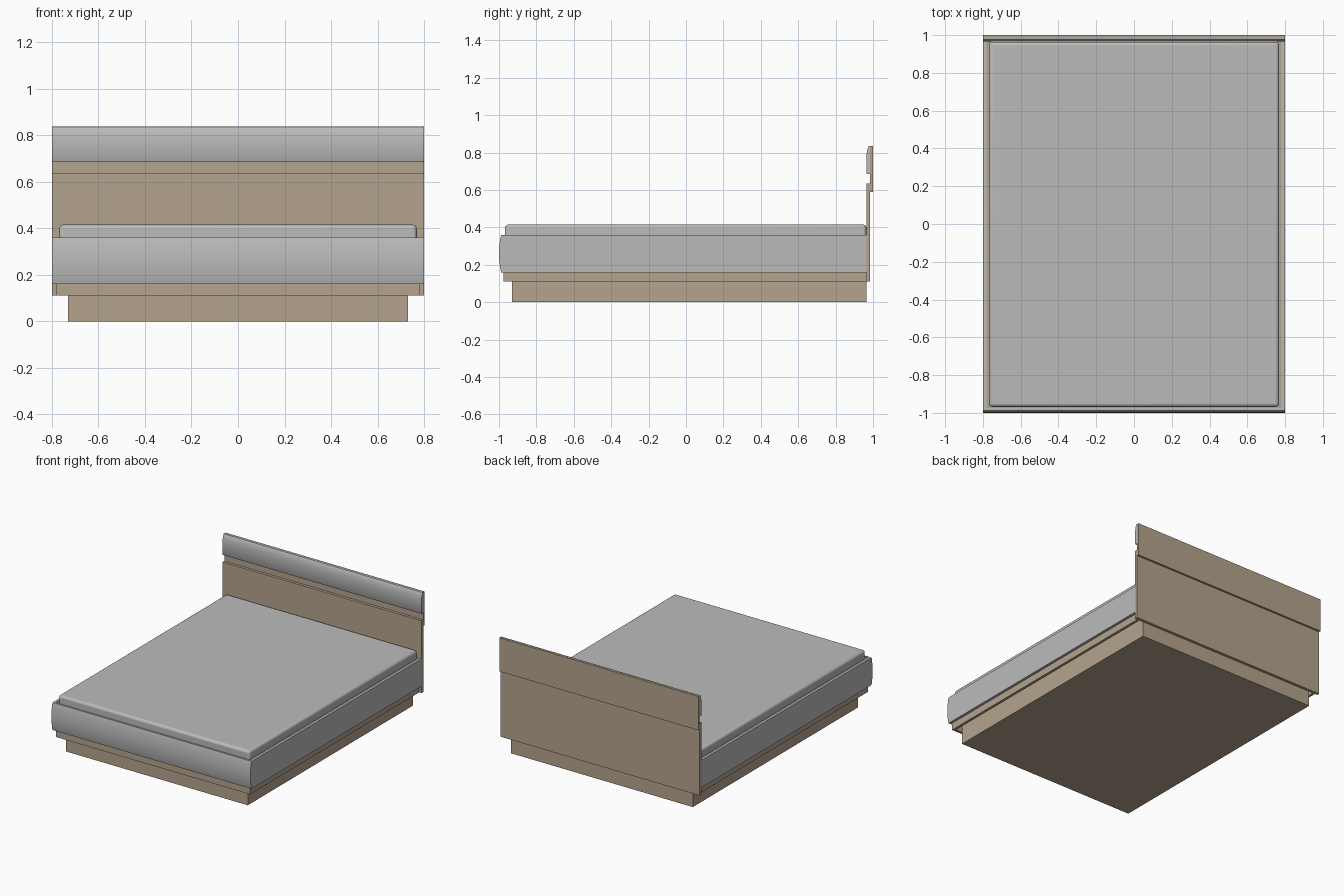
import bpy, bmesh, math

if "Cube" in bpy.data.objects:
    bpy.data.objects.remove(bpy.data.objects["Cube"])


def material(name, rgb):
    m = bpy.data.materials.new(name)
    m.diffuse_color = (*rgb, 1)
    m.use_nodes = True
    m.node_tree.nodes["Principled BSDF"].inputs["Base Color"].default_value = m.diffuse_color
    return m


wood = material("light wood", (0.46, 0.37, 0.27))
fabric = material("grey fabric", (0.50, 0.50, 0.50))


def finish(name, bm, mat):
    bmesh.ops.recalc_face_normals(bm, faces=bm.faces)
    me = bpy.data.meshes.new(name)
    bm.to_mesh(me)
    bm.free()
    ob = bpy.data.objects.new(name, me)
    bpy.context.collection.objects.link(ob)
    me.materials.append(mat)
    return ob


def smooth(ob, angle=35):
    bpy.ops.object.select_all(action='DESELECT')
    ob.select_set(True)
    bpy.context.view_layer.objects.active = ob
    bpy.ops.object.shade_smooth_by_angle(angle=math.radians(angle))


def box(name, x, y, z, mat):
    bm = bmesh.new()
    bmesh.ops.create_cube(bm, size=1)
    for v in bm.verts:
        v.co = [(a + b) / 2 + c * (b - a) for (a, b), c in zip((x, y, z), v.co)]
    return finish(name, bm, mat)


def extrude_x(name, profile, half, mat):
    """Extrude a (y, z) profile along x from -half to half."""
    bm = bmesh.new()
    face = bm.faces.new([bm.verts.new((-half, y, z)) for y, z in profile])
    r = bmesh.ops.extrude_face_region(bm, geom=[face])
    verts = [g for g in r["geom"] if isinstance(g, bmesh.types.BMVert)]
    bmesh.ops.translate(bm, verts=verts, vec=(2 * half, 0, 0))
    ob = finish(name, bm, mat)
    smooth(ob)
    return ob


# Plinth
box("plinth", (-0.73, 0.73), (-0.93, 0.964), (0, 0.155), wood)

# Wooden rails with padded side panels
for side, s in (("left", -1), ("right", 1)):
    box(side + "_rail", sorted((s * 0.76, s * 0.78)), (-0.975, 0.965), (0.11, 0.355), wood)
    box(side + "_side_pad", sorted((s * 0.781, s * 0.80)), (-0.975, 0.965), (0.16, 0.36), fabric)
box("front_rail", (-0.78, 0.78), (-0.976, -0.956), (0.11, 0.355), wood)

# Bowed front pad
n = 12
bow = [(-0.988 - 0.012 * math.sin(math.pi * i / n) ** 0.8, 0.16 + 0.20 * i / n) for i in range(n + 1)]
extrude_x("front_pad", [(-0.975, 0.16)] + bow + [(-0.975, 0.36)], 0.80, fabric)

# Mattress with rounded edges
mattress = box("mattress", (-0.768, 0.768), (-0.968, 0.964), (0.15, 0.415), fabric)
bev = mattress.modifiers.new("rounding", 'BEVEL')
bev.width = 0.018
bev.segments = 4
smooth(mattress, 40)

# Headboard: lower panel, back plate and padded top roll
box("headboard_panel", (-0.80, 0.80), (0.965, 0.985), (0.11, 0.635), wood)
box("headboard_back_plate", (-0.80, 0.80), (0.985, 1.0), (0.59, 0.835), wood)
extrude_x("headboard_pad", [(0.985, 0.685), (0.968, 0.685), (0.965, 0.69), (0.965, 0.775),
                            (0.966, 0.795), (0.969, 0.812), (0.973, 0.825), (0.978, 0.835),
                            (0.985, 0.836)], 0.80, fabric)
